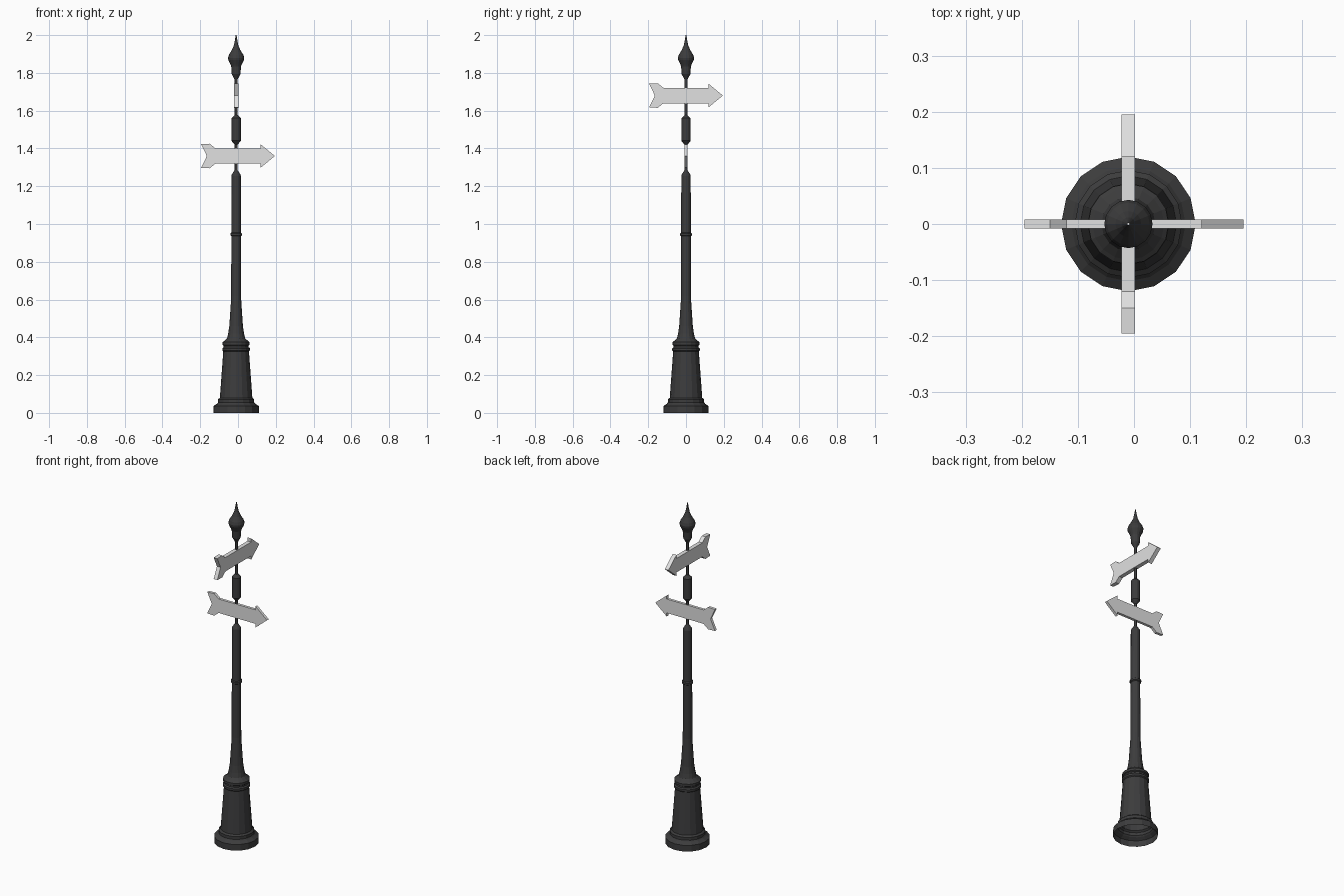
import bpy, bmesh, math
from mathutils import Matrix

if "Cube" in bpy.data.objects:
    bpy.data.objects.remove(bpy.data.objects["Cube"])

CX = -0.01  # pole axis
SIDES = 16


def material(name, rgb):
    m = bpy.data.materials.new(name)
    m.diffuse_color = (*rgb, 1)
    m.use_nodes = True
    m.node_tree.nodes["Principled BSDF"].inputs["Base Color"].default_value = m.diffuse_color
    return m


dark_iron = material("dark_iron", (0.045, 0.045, 0.046))
pale_sign = material("pale_sign", (0.75, 0.75, 0.75))


def finish(name, bm, mat):
    bmesh.ops.recalc_face_normals(bm, faces=bm.faces)
    me = bpy.data.meshes.new(name)
    bm.to_mesh(me)
    bm.free()
    me.materials.append(mat)
    ob = bpy.data.objects.new(name, me)
    bpy.context.collection.objects.link(ob)
    return ob


def lathe(name, profile):
    """Turned part, open at both ends, from (radius, height) pairs."""
    bm = bmesh.new()
    rings = []
    for r, z in profile:
        rings.append([bm.verts.new((CX + r * math.cos(math.tau * i / SIDES),
                                    r * math.sin(math.tau * i / SIDES), z))
                      for i in range(SIDES)])
    for a, b in zip(rings, rings[1:]):
        for i in range(SIDES):
            j = (i + 1) % SIDES
            bm.faces.new((a[i], a[j], b[j], b[i]))
    return finish(name, bm, dark_iron)


def arrow(name, z, thick, turn, shift):
    """Flat arrow sign; the upper half of the outline is mirrored."""
    half = [(-0.195, 0.063), (-0.15, 0.065), (-0.12, 0.041),
            (0.12, 0.041), (0.12, 0.062)]
    outline = [(-0.165, 0)] + half + [(0.195, 0)] + [(x, -h) for x, h in reversed(half)]
    bm = bmesh.new()
    face = bm.faces.new([bm.verts.new((x, -thick / 2, h)) for x, h in outline])
    ext = bmesh.ops.extrude_face_region(bm, geom=[face])
    moved = [v for v in ext["geom"] if isinstance(v, bmesh.types.BMVert)]
    bmesh.ops.translate(bm, verts=moved, vec=(0, thick, 0))
    bm.transform(Matrix.Translation((shift, 0, z)) @ Matrix.Rotation(turn, 4, "Z"))
    return finish(name, bm, pale_sign)


# Stepped foot, tapered pedestal and collar rings
lathe("pedestal", [
    (0.12, 0), (0.12, 0.036), (0.102, 0.048), (0.096, 0.055), (0.096, 0.072),
    (0.086, 0.08), (0.068, 0.325), (0.073, 0.33), (0.073, 0.342), (0.066, 0.348),
    (0.066, 0.356), (0.072, 0.36), (0.072, 0.374), (0.064, 0.38), (0.048, 0.395)])

# Flared column with a thin ring
lathe("column", [
    (0.048, 0.395), (0.042, 0.42), (0.036, 0.46), (0.028, 0.58), (0.026, 0.62),
    (0.0255, 0.936), (0.031, 0.94), (0.031, 0.95), (0.0255, 0.954),
    (0.025, 1.255), (0.023, 1.262), (0.008, 1.285)])

# Thin rod carrying the signs
lathe("rod", [(0.0075, 1.28), (0.0075, 1.78)])

# Spacer between the signs
lathe("spacer", [
    (0.008, 1.42), (0.025, 1.441), (0.025, 1.56), (0.008, 1.577)])

# Pointed finial
lathe("finial", [
    (0.008, 1.765), (0.013, 1.775), (0.023, 1.793), (0.026, 1.835), (0.03, 1.845),
    (0.041, 1.868), (0.043, 1.88), (0.038, 1.896), (0.023, 1.92), (0.012, 1.945),
    (0.007, 1.97), (0.002, 2.0)])

# Two crossing arrow signs
arrow("lower_arrow", 1.36, 0.016, 0, 0)
arrow("upper_arrow", 1.68, 0.024, math.pi / 2, CX)
